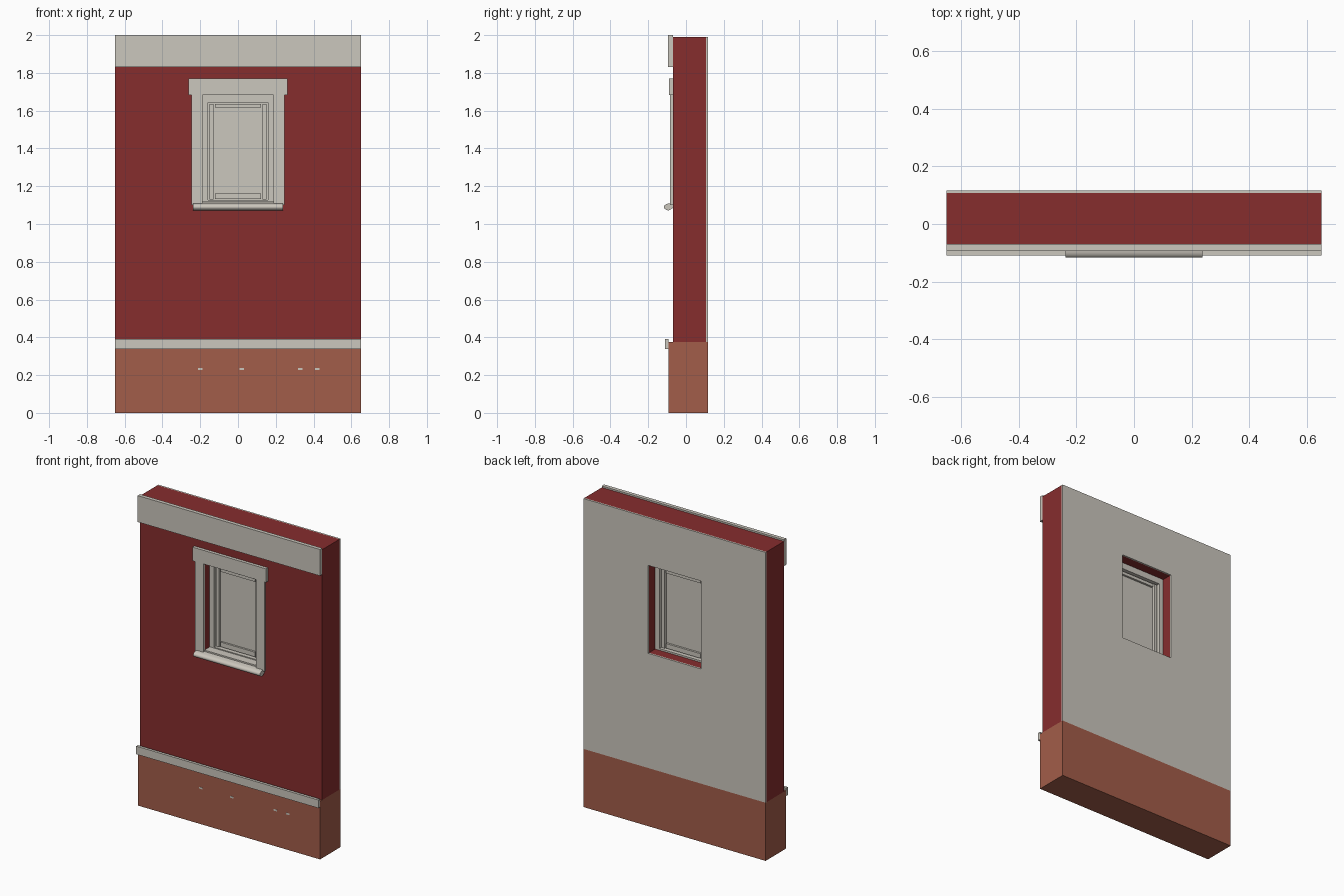
import bpy, bmesh, math

cube = bpy.data.objects.get("Cube")
if cube:
    bpy.data.objects.remove(cube, do_unlink=True)


def material(name, rgb):
    m = bpy.data.materials.new(name)
    m.use_nodes = True
    m.diffuse_color = (*rgb, 1)
    m.node_tree.nodes["Principled BSDF"].inputs["Base Color"].default_value = (*rgb, 1)
    return m


RED = material("red siding", (0.24, 0.026, 0.027))
CREAM = material("cream paint", (0.60, 0.57, 0.51))
BRICK = material("brick", (0.365, 0.11, 0.068))


def finish(name, bm, mat):
    bmesh.ops.recalc_face_normals(bm, faces=bm.faces)
    mesh = bpy.data.meshes.new(name)
    bm.to_mesh(mesh)
    bm.free()
    mesh.materials.append(mat)
    ob = bpy.data.objects.new(name, mesh)
    bpy.context.collection.objects.link(ob)
    return ob


def box(name, x, y, z, mat):
    """Box from (low, high) ranges."""
    bm = bmesh.new()
    bmesh.ops.create_cube(bm, size=1)
    for v in bm.verts:
        for i, r in enumerate((x, y, z)):
            v.co[i] = r[0] if v.co[i] < 0 else r[1]
    return finish(name, bm, mat)


def ring(name, outer, inner, y, mat):
    """Upright slab with a hole; rectangles are (half width, bottom, top)."""
    bm = bmesh.new()
    loops = []
    for w, lo, hi in (outer, inner):
        for depth in y:
            loops.append([bm.verts.new((px, depth, pz)) for px, pz in
                          ((-w, lo), (w, lo), (w, hi), (-w, hi))])
    front_out, back_out, front_in, back_in = loops
    for a, b in ((front_out, front_in), (front_in, back_in),
                 (back_in, back_out), (back_out, front_out)):
        for i in range(4):
            j = (i + 1) % 4
            bm.faces.new((a[i], a[j], b[j], b[i]))
    return finish(name, bm, mat)


def extrude_x(name, profile, half, mat):
    """Extrude a (y, z) profile along x."""
    bm = bmesh.new()
    face = bm.faces.new([bm.verts.new((-half, py, pz)) for py, pz in profile])
    ext = bmesh.ops.extrude_face_region(bm, geom=[face])
    for v in ext["geom"]:
        if isinstance(v, bmesh.types.BMVert):
            v.co.x = half
    return finish(name, bm, mat)


W = 0.65
SIDE = (-W, W)
OPENING = (0.188, 1.115, 1.682)

# Wall layers and brick base
ring("siding_wall", (W, 0.375, 1.99), OPENING, (-0.07, 0.107), RED)
ring("inner_plaster", (W, 0.375, 1.99), OPENING, (0.107, 0.117), CREAM)
box("brick_base", SIDE, (-0.092, 0.117), (0, 0.375), BRICK)

# Horizontal trim boards
box("top_board", SIDE, (-0.094, -0.07), (1.83, 2.0), CREAM)
box("belt_board", SIDE, (-0.11, -0.092), (0.338, 0.39), CREAM)

# Window casing
box("window_head", (-0.262, 0.262), (-0.09, -0.07), (1.682, 1.77), CREAM)
for side, label in ((-1, "right"), (1, "left")):
    xs = sorted((side * 0.188, side * 0.247))
    box(label + "_casing", xs, (-0.084, -0.07), (1.1, 1.682), CREAM)

# Sill with a rounded nose, continued into the opening
nose = [(-0.09 - 0.027 * math.sin(a), 1.09 - 0.018 * math.cos(a))
        for a in (math.pi * i / 10 for i in range(11))]
sill = extrude_x("window_sill", [(-0.07, 1.085)] + nose + [(-0.07, 1.112)], 0.238, CREAM)
bpy.ops.object.select_all(action="DESELECT")
sill.select_set(True)
bpy.context.view_layer.objects.active = sill
bpy.ops.object.shade_smooth_by_angle(angle=math.radians(35))
box("inner_sill", (-0.187, 0.187), (-0.075, -0.02), (1.1, 1.12), CREAM)

# Fixed frame, sash and pane
ring("window_frame", OPENING, (0.158, 1.126, 1.642), (-0.02, 0.045), CREAM)
for side, label in ((-1, "right"), (1, "left")):
    xs = sorted((side * 0.129, side * 0.152))
    box(label + "_stile", xs, (-0.008, 0.033), (1.13, 1.636), CREAM)
for label, zs in (("top", (1.616, 1.636)), ("bottom", (1.132, 1.162))):
    box(label + "_rail", (-0.123, 0.123), (-0.004, 0.029), zs, CREAM)
box("window_pane", (-0.16, 0.16), (0.008, 0.016), (1.12, 1.645), CREAM)

# Small mortar chips on the brick face
for i, px in enumerate((-0.2, 0.02, 0.33, 0.42)):
    box("mortar_chip_%d" % i, (px - 0.012, px + 0.012), (-0.093, -0.09), (0.227, 0.238), CREAM)
